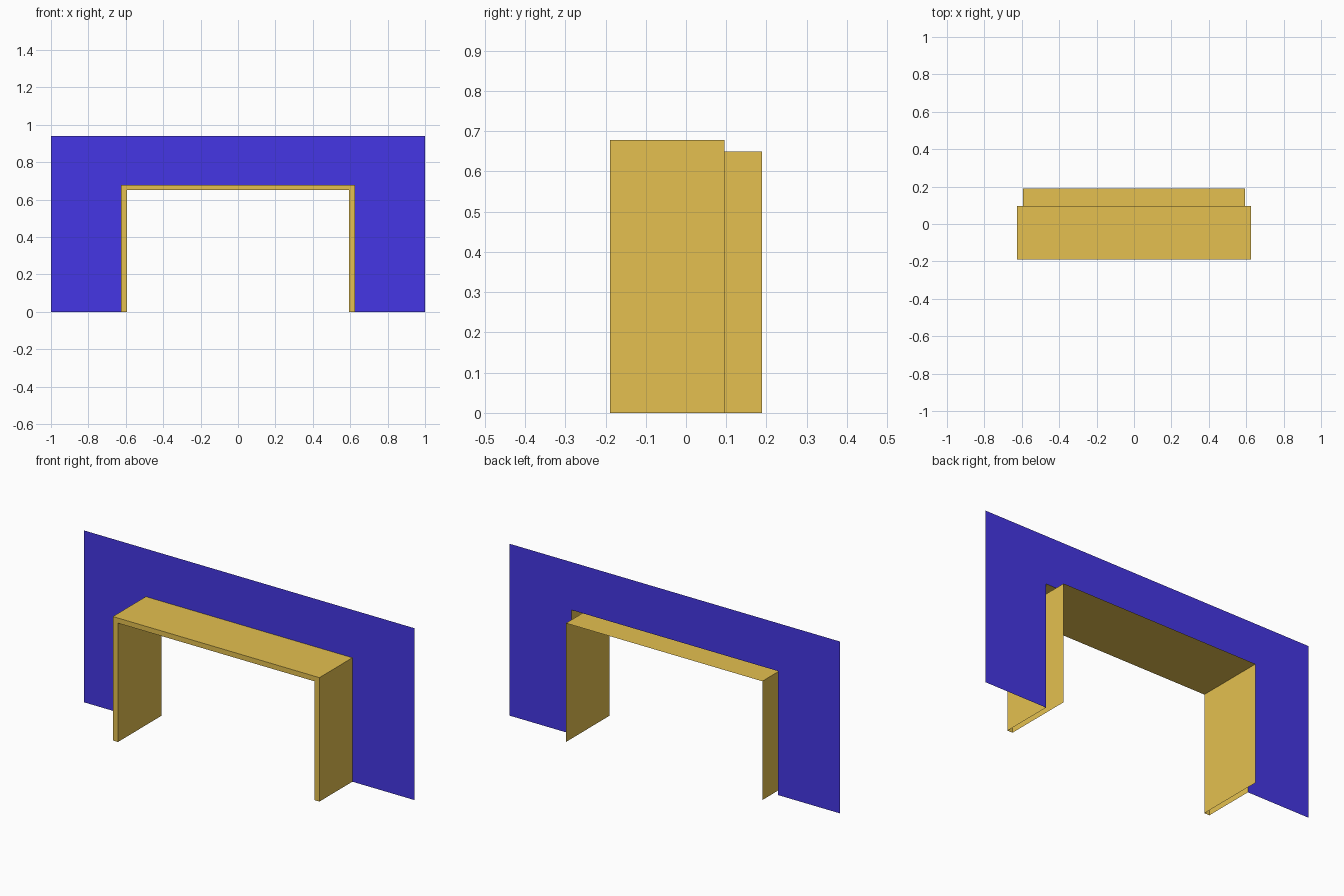
import bpy

cube = bpy.data.objects.get("Cube")
if cube:
    bpy.data.objects.remove(cube, do_unlink=True)

FRONT, WALL, BACK = -0.189, 0.096, 0.189
EDGE = (1.0, 0.94)         # half width and height of each arch outline
OUTER = (0.625, 0.678)
INNER = (0.594, 0.65)


def material(name, colour):
    mat = bpy.data.materials.new(name)
    mat.use_nodes = True
    mat.diffuse_color = colour
    mat.node_tree.nodes["Principled BSDF"].inputs["Base Color"].default_value = colour
    return mat


def arch(size, y):
    """Square arch outline standing on the ground at depth y."""
    w, h = size
    return [(-w, y, 0), (-w, y, h), (w, y, h), (w, y, 0)]


def loft(name, outlines, mat):
    """Sheet of flat faces joining successive arch outlines."""
    verts = [p for outline in outlines for p in outline]
    faces = []
    for row in range(len(outlines) - 1):
        for i in range(3):
            a = row * 4 + i
            faces.append((a, a + 1, a + 5, a + 4))
    mesh = bpy.data.meshes.new(name)
    mesh.from_pydata(verts, [], faces)
    mesh.materials.append(mat)
    obj = bpy.data.objects.new(name, mesh)
    bpy.context.collection.objects.link(obj)
    return obj


blue = material("wall blue", (0.06, 0.037, 0.78, 1))
tan = material("frame golden tan", (0.78, 0.53, 0.08, 1))

# Thin wall panel with the doorway opening
loft("wall_panel", [arch(OUTER, WALL), arch(EDGE, WALL)], blue)

# Hollow frame: lining through the opening, front trim, outer casing
loft("door_frame", [arch(INNER, BACK), arch(INNER, FRONT),
                    arch(OUTER, FRONT), arch(OUTER, WALL)], tan)
